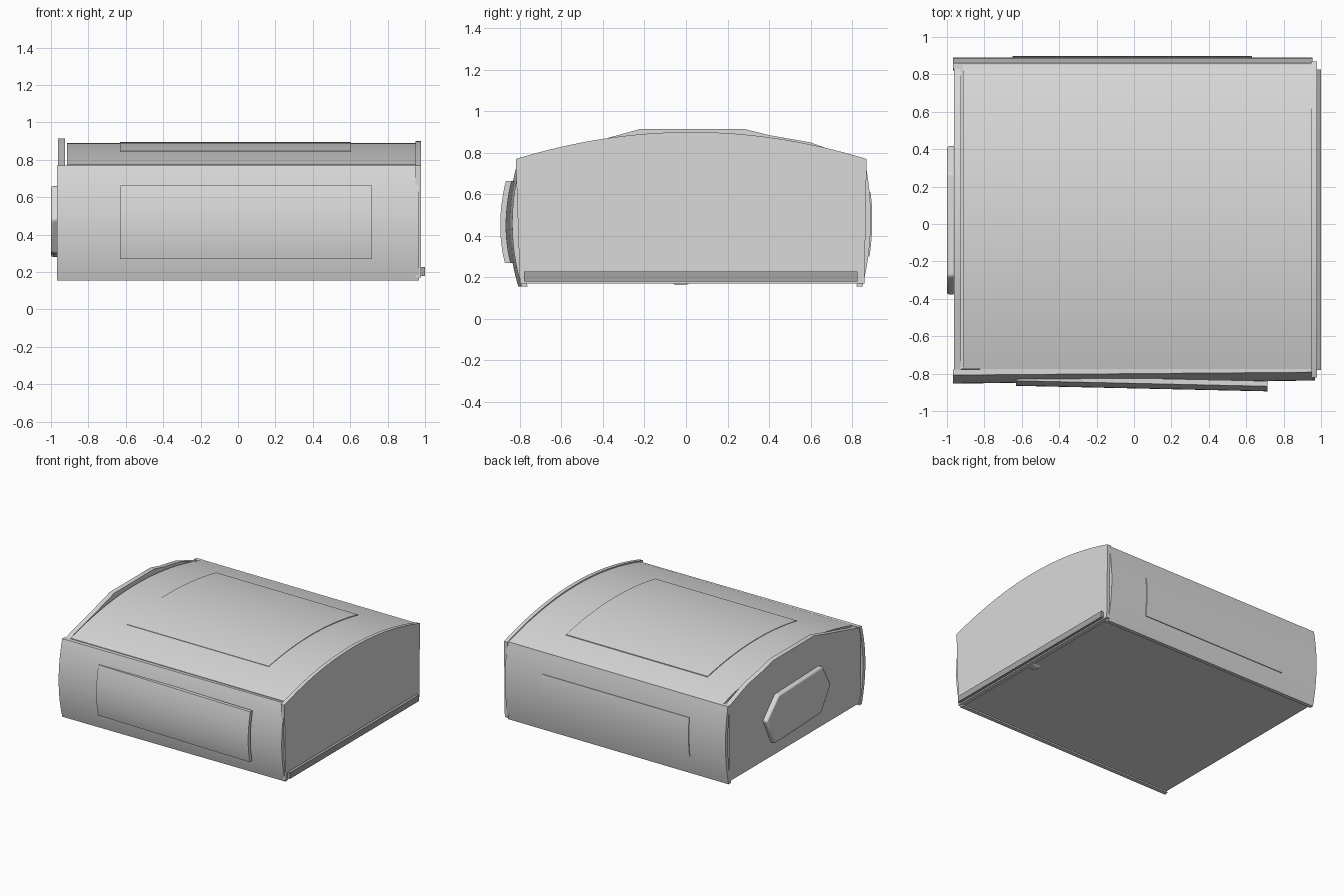
import bpy, bmesh, math

if "Cube" in bpy.data.objects:
    bpy.data.objects.remove(bpy.data.objects["Cube"])


def material(name, v):
    m = bpy.data.materials.new(name)
    m.diffuse_color = (v, v, v, 1)
    m.use_nodes = True
    m.node_tree.nodes["Principled BSDF"].inputs["Base Color"].default_value = m.diffuse_color
    return m


LIGHT = material("light_grey", 0.7)
DARK = material("dark_grey", 0.38)


def prism(name, profile, x0, x1, mat=LIGHT, shear=0.0, bevel=0.0):
    """Extrude a (y, z) outline along x; shear turns it slightly in plan."""
    bm = bmesh.new()
    rings = [[bm.verts.new((x, y + shear * x, z)) for y, z in profile] for x in (x0, x1)]
    n = len(profile)
    for i in range(n):
        j = (i + 1) % n
        bm.faces.new((rings[0][i], rings[0][j], rings[1][j], rings[1][i]))
    for r in rings:
        bm.faces.new(r)
    bmesh.ops.recalc_face_normals(bm, faces=bm.faces[:])
    me = bpy.data.meshes.new(name)
    bm.to_mesh(me)
    bm.free()
    me.materials.append(mat)
    ob = bpy.data.objects.new(name, me)
    bpy.context.collection.objects.link(ob)
    if bevel:
        mod = ob.modifiers.new("bevel", 'BEVEL')
        mod.width = bevel
        mod.segments = 2
    bpy.ops.object.select_all(action='DESELECT')
    ob.select_set(True)
    bpy.context.view_layer.objects.active = ob
    bpy.ops.object.shade_smooth_by_angle(angle=math.radians(25))
    return ob


def curve(p0, pm, p1, n=20):
    """Points on a parabola through start, middle and end."""
    out = []
    for i in range(n + 1):
        t = i / n
        a, b, c = (1 - t) * (1 - 2 * t), 4 * t * (1 - t), t * (2 * t - 1)
        out.append(tuple(a * u + b * v + c * w for u, v, w in zip(p0, pm, p1)))
    return out


def shell(outer, dy=0.0, dz=0.0):
    """Close a curve into a strip by offsetting it."""
    return outer + [(y + dy, z + dz) for y, z in reversed(outer)]


# Inner body and floor
prism("body_core", [(-0.79, 0.17), (0.84, 0.17), (0.84, 0.77), (-0.775, 0.77)], -0.93, 0.945)

# Bulging front and back walls
prism("front_wall", shell(curve((-0.80, 0.155), (-0.845, 0.46), (-0.80, 0.77)), dy=0.03),
      -0.967, 0.967, shear=0.008)
prism("back_wall", shell(curve((0.85, 0.155), (0.89, 0.46), (0.86, 0.77)), dy=-0.03),
      -0.967, 0.955)

# Arched roof
roof = curve((-0.775, 0.775), (0.035, 0.89), (0.85, 0.77), 32)
prism("roof", roof + [(0.85, 0.75), (-0.775, 0.75)], -0.915, 0.95)


def roof_z(y):
    return 0.89 - 0.1775 * ((y - 0.035) / 0.8125) ** 2 * 0.665


# Raised panel on the roof
ys = [-0.48 + 1.11 * i / 20 for i in range(21)]
prism("roof_panel", shell([(y, roof_z(y) + 0.005) for y in ys], dz=-0.03), -0.63, 0.605)

# Front panel stands clear of the wall, back panel is nearly flush
prism("front_panel", shell(curve((-0.857, 0.27), (-0.879, 0.46), (-0.852, 0.665)), dy=0.028),
      -0.63, 0.715, shear=-0.022)
prism("back_panel", shell(curve((0.884, 0.30), (0.897, 0.46), (0.889, 0.61)), dy=-0.03),
      -0.65, 0.63)

# Right end plate with an arched top
prism("right_end_plate", curve((-0.82, 0.77), (0.025, 0.90), (0.87, 0.77), 32)
      + [(0.86, 0.17), (-0.80, 0.17)], 0.948, 0.978)

# Left end plate with a faceted top
prism("left_end_plate", [(-0.80, 0.17), (-0.80, 0.76), (-0.40, 0.865), (-0.22, 0.915),
                         (0.28, 0.915), (0.40, 0.885), (0.60, 0.85), (0.83, 0.765),
                         (0.83, 0.17)], -0.962, -0.925, shear=0)

# Six-sided raised plate on the left end
prism("left_hex_plate", [(0.42, 0.49), (0.27, 0.645), (-0.28, 0.66), (-0.38, 0.48),
                         (-0.26, 0.30), (0.32, 0.28)], -1.0, -0.955, bevel=0.012)

# Dark sill along the right end
prism("right_sill", [(-0.78, 0.18), (0.825, 0.18), (0.825, 0.228), (-0.78, 0.228)],
      0.97, 1.0, DARK)

# Small foot under the right edge
prism("under_tab", [(-0.07, 0.175), (-0.05, 0.162), (0.0, 0.162), (0.02, 0.175)], 0.89, 0.95)
